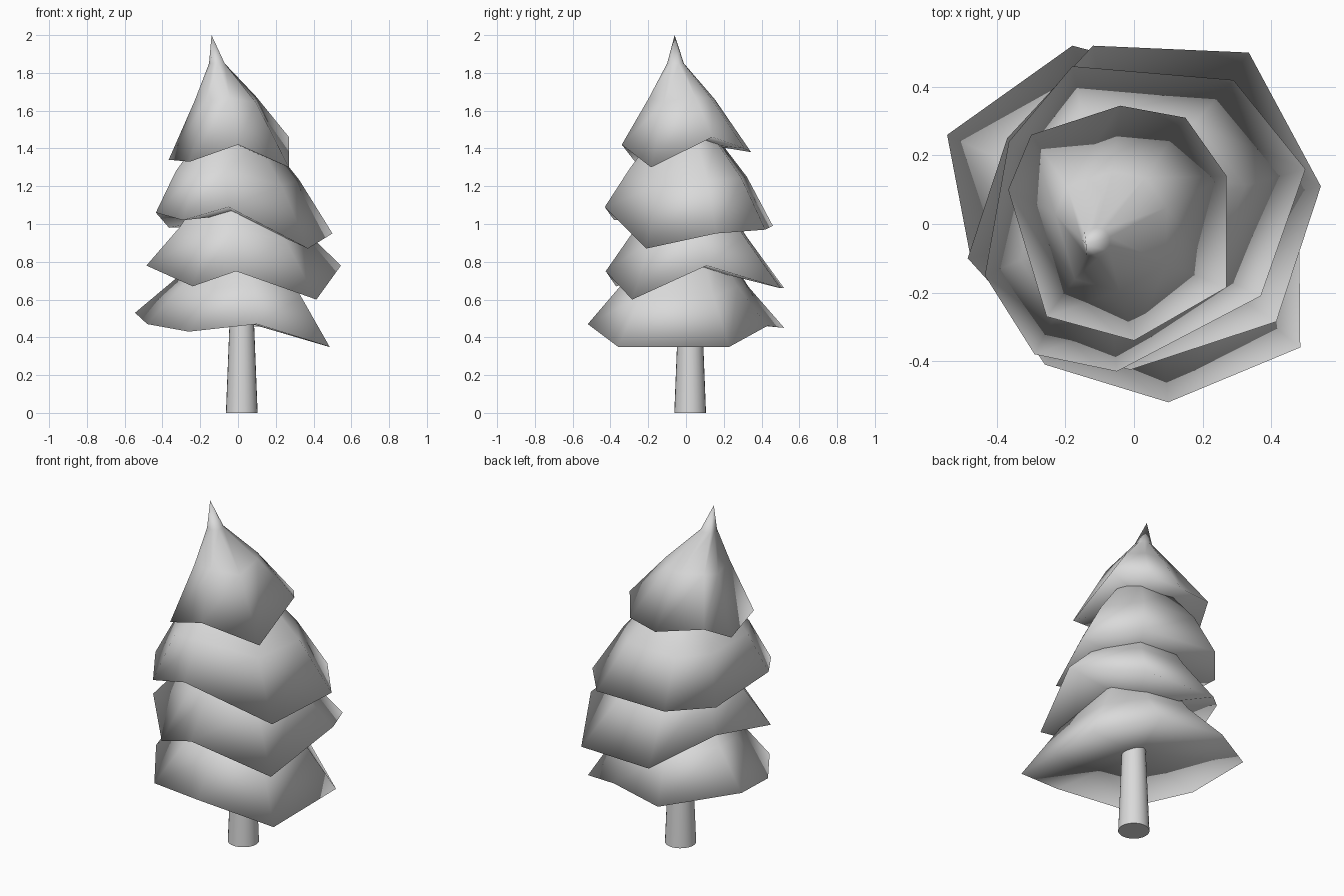
import bpy
import bmesh
from mathutils import Vector

# Remove the default cube
default_cube = bpy.data.objects.get("Cube")
if default_cube:
    bpy.data.objects.remove(default_cube, do_unlink=True)


def make_material(name, colour):
    material = bpy.data.materials.new(name)
    material.use_nodes = True
    material.diffuse_color = colour
    shader = material.node_tree.nodes["Principled BSDF"]
    shader.inputs["Base Color"].default_value = colour
    return material


light_grey = make_material("light grey", (0.7, 0.7, 0.7, 1))


def finish_object(name, bm):
    """Turn a bmesh into a smooth shaded object with the shared material."""
    bmesh.ops.recalc_face_normals(bm, faces=bm.faces[:])
    for face in bm.faces:
        face.smooth = True
    mesh = bpy.data.meshes.new(name)
    bm.to_mesh(mesh)
    bm.free()
    mesh.materials.append(light_grey)
    obj = bpy.data.objects.new(name, mesh)
    bpy.context.collection.objects.link(obj)
    return obj


def bridge_rings(bm, lower, upper):
    """Join two vertex rings of equal length with a band of faces."""
    count = len(lower)
    for i in range(count):
        following = (i + 1) % count
        bm.faces.new((lower[i], lower[following], upper[following], upper[i]))


def cap_ring(bm, ring, apex):
    """Close a ring with a fan of triangles meeting at the apex."""
    for i, vert in enumerate(ring):
        bm.faces.new((vert, ring[(i + 1) % len(ring)], apex))


def foliage_tier(name, rim, rings, tip, hollow_height):
    """Skirt of foliage: an uneven rim, shrinking rings, a tip and a hollow.

    Each ring is (scale, height, centre x, centre y, share of rim unevenness).
    """
    bm = bmesh.new()
    rim = [Vector(point) for point in rim]
    centre = sum(rim, Vector()) / len(rim)
    rim_verts = [bm.verts.new(point) for point in rim]
    previous = rim_verts
    for scale, height, cx, cy, unevenness in rings:
        ring = []
        for point in rim:
            offset = (point - centre) * scale
            offset.z = (point.z - centre.z) * unevenness
            ring.append(bm.verts.new(Vector((cx, cy, height)) + offset))
        bridge_rings(bm, previous, ring)
        previous = ring
    cap_ring(bm, previous, bm.verts.new(tip))

    # Hollow underside
    hollow = bm.verts.new((centre.x, centre.y, hollow_height))
    cap_ring(bm, rim_verts, hollow)
    return finish_object(name, bm)


# Rims run counter-clockwise from the left side of the tree
bottom_rim = [
    (.48, .23, .35), (.17, .43, .46), (-.18, .52, .45), (-.545, .26, .53),
    (-.48, -.08, .47), (-.26, -.41, .43), (.1, -.52, .47), (.485, -.36, .35),
]
lower_rim = [
    (.545, .11, .78), (.335, .5, .66), (-.12, .52, .66), (-.37, .25, .82),
    (-.485, -.1, .78), (-.24, -.37, .67), (-.01, -.425, .75), (.415, -.285, .6),
]
upper_rim = [
    (.5, .16, .95), (.29, .42, .97), (-.18, .46, .99), (-.365, .24, .98),
    (-.435, -.15, 1.06), (-.29, -.38, 1.02), (-.05, -.43, 1.09), (.37, -.21, .87),
]
top_rim = [
    (.27, .14, 1.46), (.15, .31, 1.4), (-.04, .345, 1.38), (-.3, .26, 1.43),
    (-.367, .1, 1.34), (-.255, -.27, 1.33), (0, -.34, 1.42), (.27, -.185, 1.3),
]

# Foliage tiers
foliage_tier("bottom_foliage", bottom_rim,
             [(.65, .66, 0, 0, .5), (.4, .86, 0, 0, .2)],
             (0, 0, .95), .5)
foliage_tier("lower_foliage", lower_rim,
             [(.62, .96, 0, .01, .4), (.38, 1.16, 0, 0, .2)],
             (0, 0, 1.25), .78)
foliage_tier("upper_foliage", upper_rim,
             [(.7, 1.25, -.04, .01, .4), (.38, 1.45, -.04, 0, .2)],
             (-.04, 0, 1.55), 1.05)
foliage_tier("top_foliage", top_rim,
             [(.51, 1.66, -.06, 0, .2), (.13, 1.85, -.11, -.05, 0)],
             (-.14, -.06, 2), 1.43)

# Tapered trunk reaching up into the foliage
bpy.ops.mesh.primitive_cone_add(vertices=24, radius1=.084, radius2=.06,
                                depth=.6, location=(.02, .022, .3))
trunk = bpy.context.object
trunk.name = "trunk"
trunk.data.materials.append(light_grey)
bpy.ops.object.shade_smooth_by_angle()
